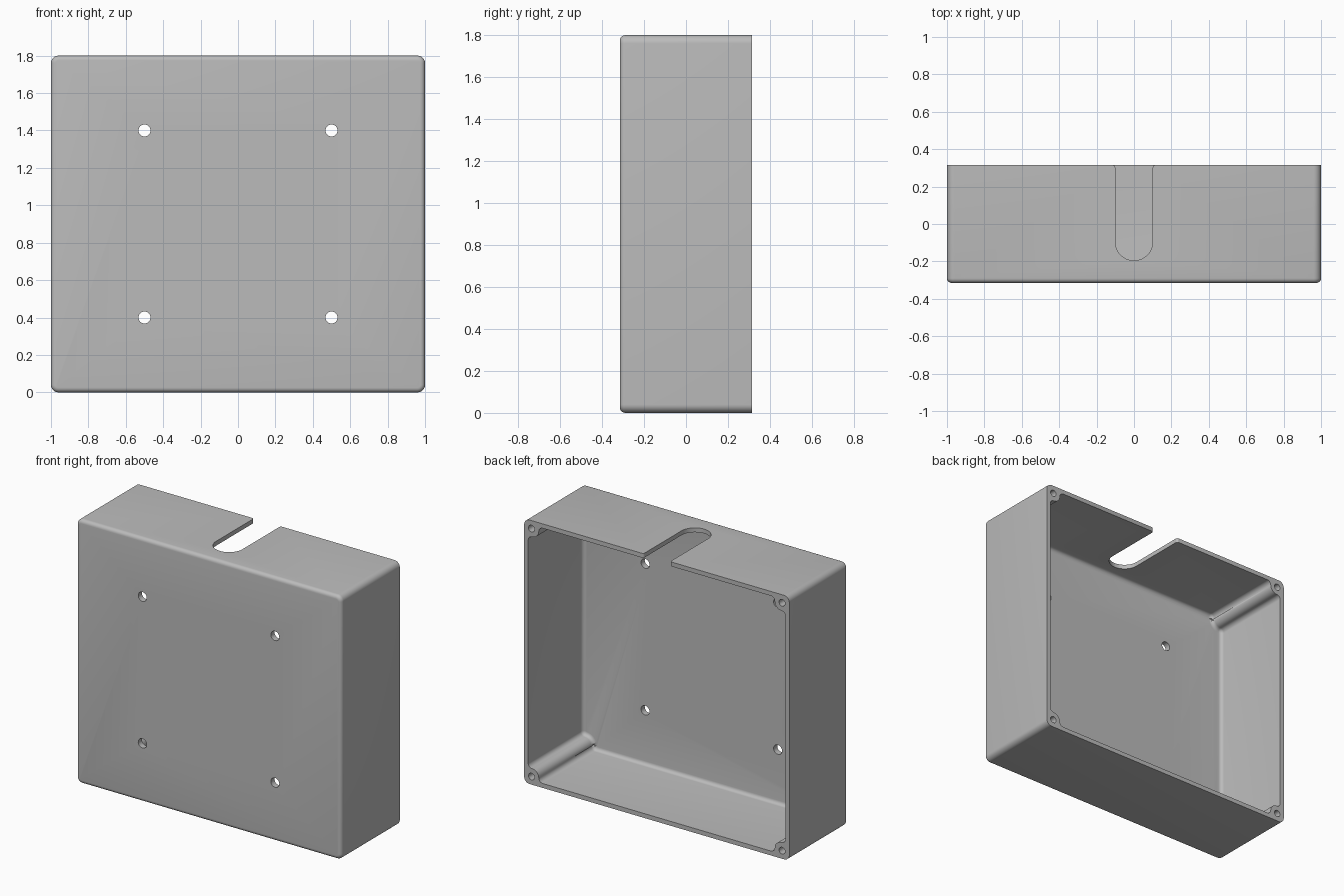
import bpy, bmesh, math
from mathutils import Vector

W, H, D = 1.0, 1.8, 0.315          # half width, height, half depth
WALL, FLOOR = 0.03, 0.04
BOSS = 0.11                        # reach of a screw boss from the outer edge

cube = bpy.data.objects.get("Cube")
if cube:
    bpy.data.objects.remove(cube, do_unlink=True)

grey = bpy.data.materials.new("light grey plastic")
grey.use_nodes = True
colour = (0.5, 0.5, 0.5, 1)
grey.diffuse_color = colour
grey.node_tree.nodes["Principled BSDF"].inputs["Base Color"].default_value = colour


def rounded(corners, steps=8):
    """Outline from (x, y, radius) corners, each replaced by a tangent arc."""
    out = []
    for i, (x, y, r) in enumerate(corners):
        p = Vector((x, y))
        a = (Vector(corners[i - 1][:2]) - p).normalized()
        b = (Vector(corners[(i + 1) % len(corners)][:2]) - p).normalized()
        if r == 0:
            out.append(p)
            continue
        half = a.angle(b) / 2
        centre = p + (a + b).normalized() * (r / math.sin(half))
        start = p + a * (r / math.tan(half)) - centre
        end = p + b * (r / math.tan(half)) - centre
        sweep = math.pi - 2 * half
        for k in range(steps + 1):
            t = k / steps
            out.append(centre + (start * math.sin((1 - t) * sweep)
                                 + end * math.sin(t * sweep)) / math.sin(sweep))
    return out


def prism(name, outline, place, low, high, bevel=0):
    """Extrude an outline from low to high, rounding the low end if asked."""
    bm = bmesh.new()
    base = bm.faces.new([bm.verts.new(place(p.x, p.y, low)) for p in outline])
    top = bmesh.ops.extrude_face_region(bm, geom=[base], use_keep_orig=True)["geom"]
    shift = Vector(place(0, 0, high)) - Vector(place(0, 0, low))
    bmesh.ops.translate(bm, vec=shift, verts=[v for v in top if isinstance(v, bmesh.types.BMVert)])
    bmesh.ops.recalc_face_normals(bm, faces=bm.faces)
    if bevel:
        bmesh.ops.bevel(bm, geom=list(base.edges), offset=bevel, offset_type='OFFSET',
                        segments=5, profile=0.5, affect='EDGES', clamp_overlap=False)
        bmesh.ops.recalc_face_normals(bm, faces=bm.faces)
    mesh = bpy.data.meshes.new(name)
    bm.to_mesh(mesh)
    bm.free()
    mesh.materials.append(grey)
    obj = bpy.data.objects.new(name, mesh)
    bpy.context.collection.objects.link(obj)
    return obj


def along_y(x, z, depth):
    return (x, depth, z + H / 2)


def along_z(x, y, height):
    return (x, y, height)


def circle(x, y, r, n=24):
    return [Vector((x + r * math.cos(math.tau * k / n), y + r * math.sin(math.tau * k / n)))
            for k in range(n)]


# Outer shell with softened front edges
h = H / 2
shell = prism("enclosure_shell",
              rounded([(-W, -h, .04), (W, -h, .04), (W, h, .04), (-W, h, .04)]),
              along_y, -D, D, bevel=0.025)

# Cavity outline steps around a boss in every corner
inner = []
for sx, sz in ((-1, -1), (1, -1), (1, 1), (-1, 1)):
    step = [(sx * (W - WALL), sz * (h - BOSS), .03),
            (sx * (W - BOSS), sz * (h - BOSS), .05),
            (sx * (W - BOSS), sz * (h - WALL), .03)]
    inner += step if sx * sz > 0 else step[::-1]
cutters = [prism("cavity_cutter", rounded(inner), along_y, -D + FLOOR, D + 0.1, bevel=0.025)]

# Cable slot in the top wall, flared at its mouth
mouth = D + 0.0002
slot = [(-.1, -.195, .0999), (.1, -.195, .0999), (.1, mouth, .015), (.14, mouth, 0),
        (.14, .4, 0), (-.14, .4, 0), (-.14, mouth, 0), (-.1, mouth, .015)]
cutters.append(prism("slot_cutter", rounded(slot, 12), along_z, H - 0.15, H + 0.1))

# Mounting holes in the front and blind screw holes in the bosses
for sx in (-1, 1):
    for sz in (-1, 1):
        cutters.append(prism("mount_hole_cutter", circle(sx * .5, sz * .5, .032),
                             along_y, -D - 0.1, -D + 0.1))
        cutters.append(prism("screw_hole_cutter", circle(sx * (W - .055), sz * (h - .055), .023),
                             along_y, D - 0.3, D + 0.1))

# Apply the cuts one by one, then discard the cutters
bpy.context.view_layer.objects.active = shell
for cutter in cutters:
    cutter.hide_render = True
    cut = shell.modifiers.new("cut", 'BOOLEAN')
    cut.operation, cut.solver, cut.object = 'DIFFERENCE', 'EXACT', cutter
    bpy.ops.object.modifier_apply(modifier=cut.name)
    bpy.data.objects.remove(cutter, do_unlink=True)

bpy.ops.object.select_all(action='DESELECT')
shell.select_set(True)
bpy.ops.object.shade_smooth_by_angle(angle=math.radians(30))
